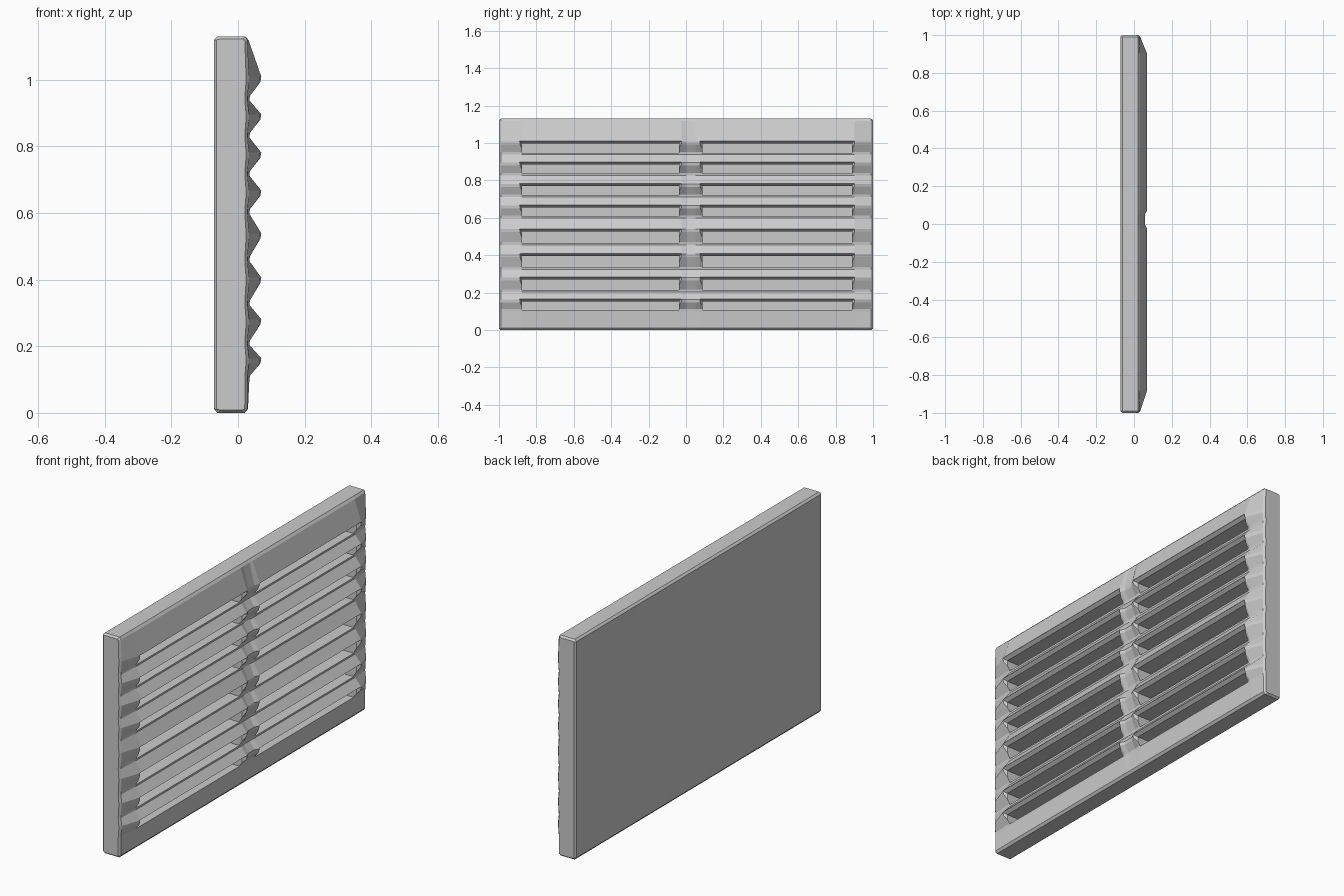
import bpy, bmesh

if "Cube" in bpy.data.objects:
    bpy.data.objects.remove(bpy.data.objects["Cube"])

TOP = 1.13
# Ridge tips and valley bottoms of the eight louvres, top to bottom
TIPS = [1.015, 0.902, 0.787, 0.673, 0.545, 0.412, 0.287, 0.17]
VALLEYS = [0.94, 0.829, 0.714, 0.6, 0.458, 0.326, 0.206, 0.1]
PANES = [(-0.89, -0.025), (0.075, 0.9)]


def mesh_object(name, bm):
    bmesh.ops.recalc_face_normals(bm, faces=bm.faces)
    me = bpy.data.meshes.new(name)
    bm.to_mesh(me)
    bm.free()
    ob = bpy.data.objects.new(name, me)
    bpy.context.collection.objects.link(ob)
    return ob


def loft(bm, rings):
    rings = [[bm.verts.new(p) for p in r] for r in rings]
    n = len(rings[0])
    for a, b in zip(rings, rings[1:]):
        for i in range(n):
            j = (i + 1) % n
            bm.faces.new((a[i], a[j], b[j], b[i]))
    bm.faces.new(rings[0])
    bm.faces.new(rings[-1][::-1])


def section(y, amp, inset=0.0):
    """Pleated cross-section in x/z; amp scales how far the pleats stand out."""
    pts = [(-0.072, 0.012), (-0.072, TOP - 0.01), (-0.062, TOP), (0.022, TOP)]
    front = [(0.032, TOP - 0.012)]
    for t, v in zip(TIPS, VALLEYS):
        front += [(0.07, t - 0.006), (0.067, t - 0.022), (0.036, v + 0.012), (0.034, v - 0.002)]
    front.append((0.03, 0.012))
    pts += [(0.028 + (x - 0.028) * amp, z) for x, z in front]
    pts += [(0.02, 0.0), (-0.062, 0.0)]
    # inset shrinks the outline for the chamfered ends
    out = []
    for x, z in pts:
        x += inset if x < 0 else -inset
        z = min(max(z, inset), TOP - inset)
        out.append((x, y, z))
    return out


# Pleated panel body, tapering at both ends and dipping at the middle post
bm = bmesh.new()
loft(bm, [section(-1, 0.1, 0.008), section(-0.99, 0.12), section(-0.88, 1),
          section(-0.025, 1), section(0.0, 0.7), section(0.05, 0.7),
          section(0.075, 1), section(0.9, 1), section(0.99, 0.12),
          section(1, 0.1, 0.008)])
panel = mesh_object("louvred_panel", bm)

# Slot cutters: flared rim, then a straight pocket into the body
bm = bmesh.new()
for t, v in zip(TIPS, VALLEYS):
    for y0, y1 in PANES:
        rings = []
        for x, d in ((0.09, 0.0), (0.068, 0.0), (0.05, 0.013), (-0.03, 0.013)):
            zb, zt = v + 0.004 + d * 0.3, t - 0.004 - d
            rings.append([(x, y0 + d, zb), (x, y1 - d, zb),
                          (x, y1 - d, zt), (x, y0 + d, zt)])
        loft(bm, rings)
cutter = mesh_object("slot_cutter", bm)
cutter.hide_render = True

# Cut the slots and bake the result
mod = panel.modifiers.new("slots", 'BOOLEAN')
mod.operation = 'DIFFERENCE'
mod.solver = 'EXACT'
mod.object = cutter
bpy.context.view_layer.objects.active = panel
panel.select_set(True)
bpy.ops.object.modifier_apply(modifier=mod.name)
bpy.data.objects.remove(cutter)
